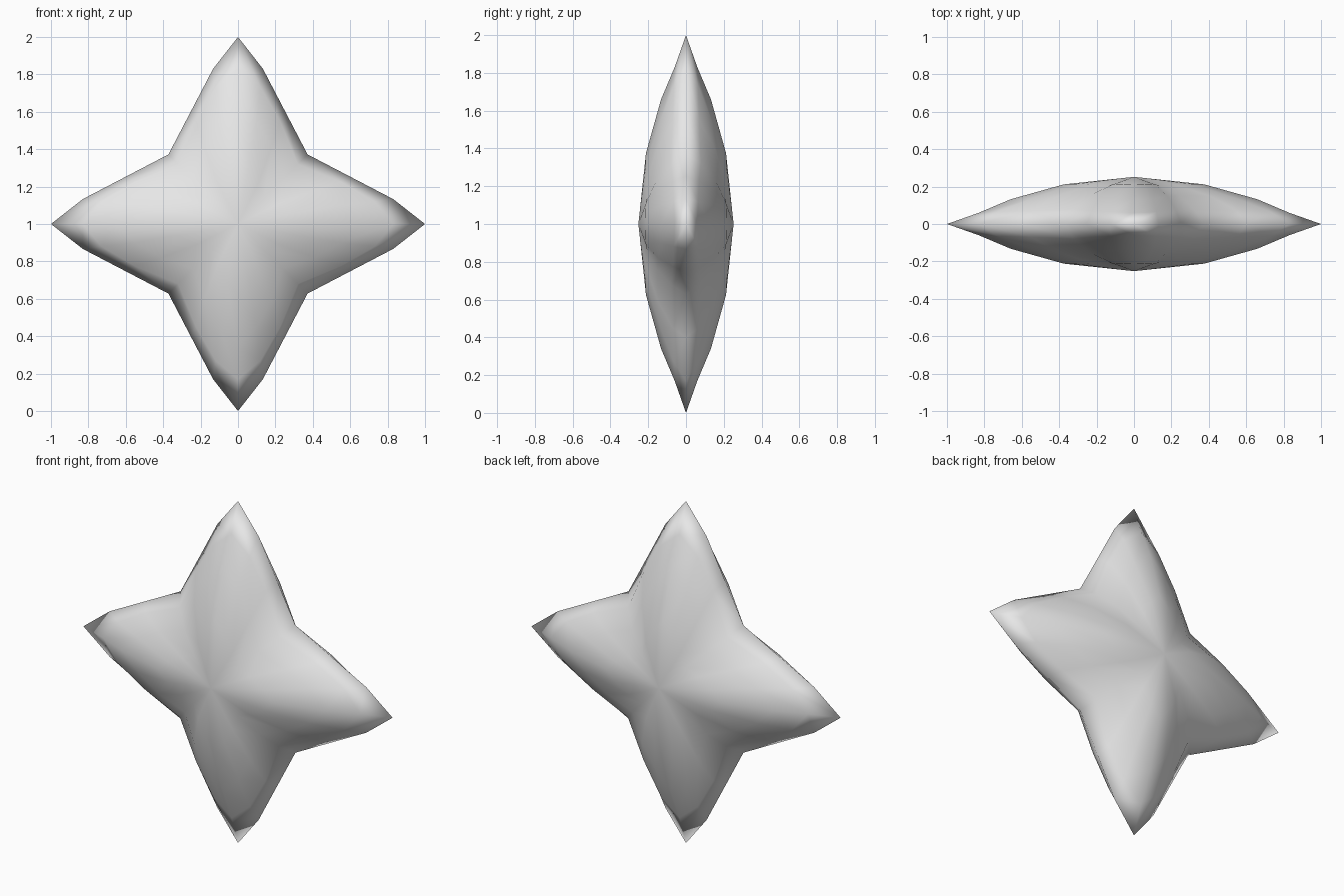
import bpy, bmesh, math
from mathutils import Matrix, Vector

cube = bpy.data.objects.get("Cube")
if cube:
    bpy.data.objects.remove(cube, do_unlink=True)

# Nested star contours, each from arm ridge to inner corner: (along, across, depth)
RINGS = [
    [(1.0, 0, 0), (0.83, 0.133, 0), (0.60, 0.253, 0), (0.372, 0.372, 0)],
    [(0.83, 0, 0.06), (0.73, 0.12, 0.065), (0.55, 0.225, 0.07), (0.32, 0.32, 0.08)],
    [(0.66, 0, 0.132), (0.55, 0.10, 0.135), (0.41, 0.18, 0.148), (0.24, 0.24, 0.152)],
    [(0.375, 0, 0.212), (0.31, 0.06, 0.214), (0.22, 0.11, 0.212), (0.14, 0.14, 0.206)],
]
CENTRE_DEPTH = 0.252


def ring_verts(bm, points, side):
    """Mirror the half sector about its diagonal and turn it into four arms."""
    sector = points + [(b, a, d) for a, b, d in points[2:0:-1]]
    verts = []
    for arm in range(4):
        turn = Matrix.Rotation(arm * math.pi / 2, 3, 'Y')
        for a, b, d in sector:
            co = turn @ Vector((a, side * d, b * -1))
            verts.append(bm.verts.new(co + Vector((0, 0, 1))))
    return verts


bm = bmesh.new()
rim = ring_verts(bm, RINGS[0], 1)

# Front and back shells share the rim
for side in (-1, 1):
    outer = rim
    count = len(rim)
    for points in RINGS[1:]:
        inner = ring_verts(bm, points, side)
        for i in range(count):
            j = (i + 1) % count
            bm.faces.new((outer[i], outer[j], inner[j], inner[i]))
        outer = inner
    hub = bm.verts.new((0, side * CENTRE_DEPTH, 1))
    for i in range(count):
        bm.faces.new((outer[i], outer[(i + 1) % count], hub))

bmesh.ops.recalc_face_normals(bm, faces=bm.faces)
for face in bm.faces:
    face.smooth = True

mesh = bpy.data.meshes.new("four_point_star")
bm.to_mesh(mesh)
bm.free()

# Plain pale grey
grey = bpy.data.materials.new("pale_grey")
grey.use_nodes = True
colour = (0.8, 0.8, 0.8, 1)
grey.diffuse_color = colour
grey.node_tree.nodes["Principled BSDF"].inputs["Base Color"].default_value = colour
mesh.materials.append(grey)

star = bpy.data.objects.new("four_point_star", mesh)
bpy.context.collection.objects.link(star)
